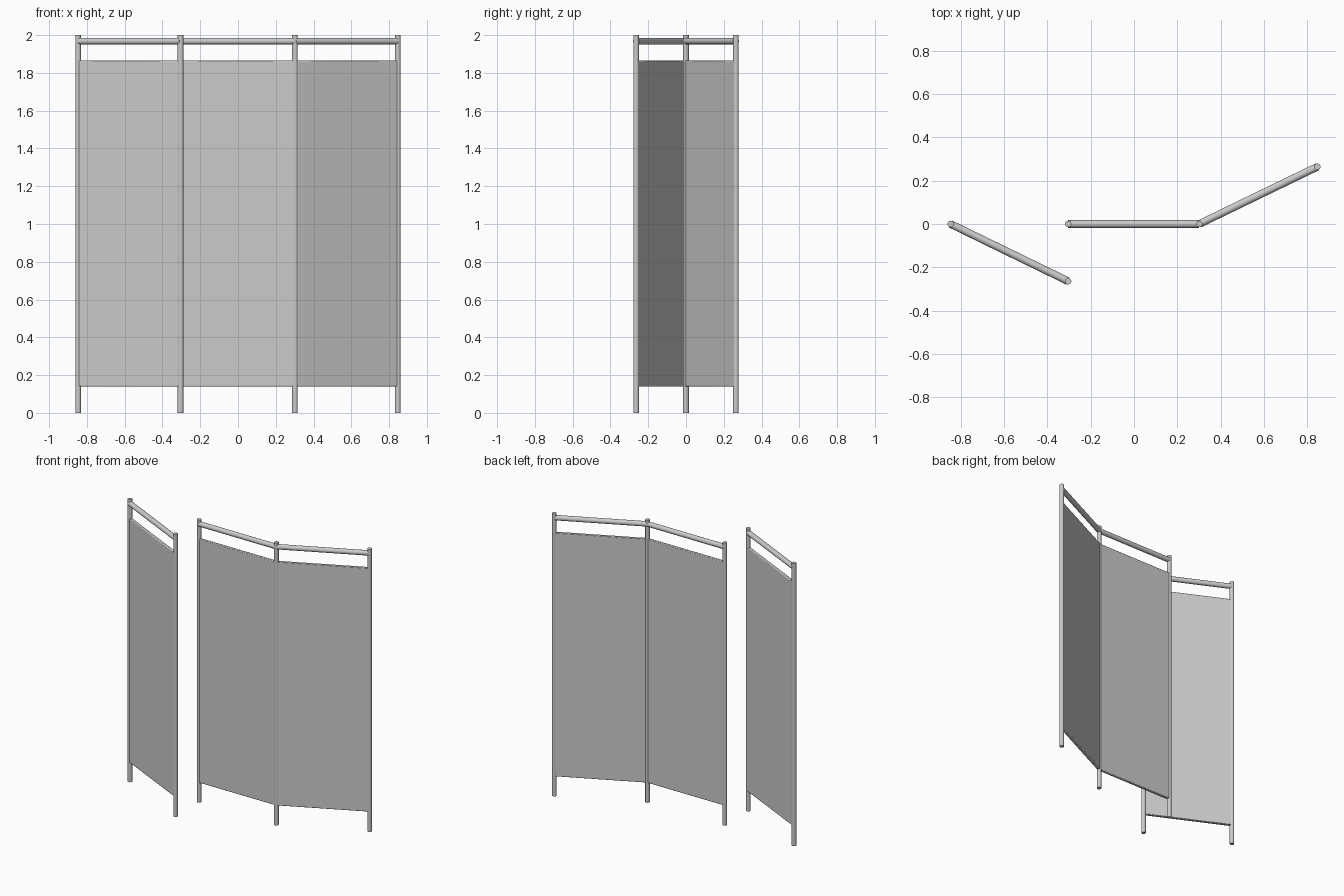
import bpy
from math import atan2
from mathutils import Vector

if "Cube" in bpy.data.objects:
    bpy.data.objects.remove(bpy.data.objects["Cube"])

POST_R, RAIL_R = 0.015, 0.0175
FABRIC_Z, FABRIC_T = (0.14, 1.865), 0.022


def tube(name, a, b, radius):
    a, b = Vector(a), Vector(b)
    bpy.ops.mesh.primitive_cylinder_add(vertices=24, radius=radius, depth=(b - a).length,
                                        location=(a + b) / 2)
    o = bpy.context.object
    o.name = name
    o.rotation_euler = (b - a).to_track_quat('Z', 'Y').to_euler()
    bpy.ops.object.shade_smooth_by_angle()


def fabric(name, a, b):
    a, b = Vector(a), Vector(b)
    d = b - a
    z0, z1 = FABRIC_Z
    mid = (a + b) / 2
    bpy.ops.mesh.primitive_cube_add(size=1, location=(mid.x, mid.y, (z0 + z1) / 2))
    o = bpy.context.object
    o.name = name
    o.scale = (d.length, FABRIC_T, z1 - z0)
    o.rotation_euler.z = atan2(d.y, d.x)
    bpy.ops.object.transform_apply(location=False, rotation=False, scale=True)
    # softly rolled hems
    m = o.modifiers.new("hem", 'BEVEL')
    m.width, m.segments = 0.004, 2
    bpy.ops.object.shade_smooth_by_angle()


# plan positions of the panel ends
panels = {
    "left": ((-0.846, 0.0), (-0.304, -0.264)),
    "middle": ((-0.304, 0.0), (0.301, 0.0)),
    "right": ((0.301, 0.0), (0.846, 0.264)),
}

# top rail and hanging fabric for each panel
for side, (a, b) in panels.items():
    tube(side + "_top_rail", (*a, 1.968), (*b, 1.968), RAIL_R)
    fabric(side + "_fabric", a, b)

# one post at every distinct panel end
for i, (x, y) in enumerate(sorted({p for ends in panels.values() for p in ends})):
    tube(f"post_{i + 1}", (x, y, 0), (x, y, 2), POST_R)
